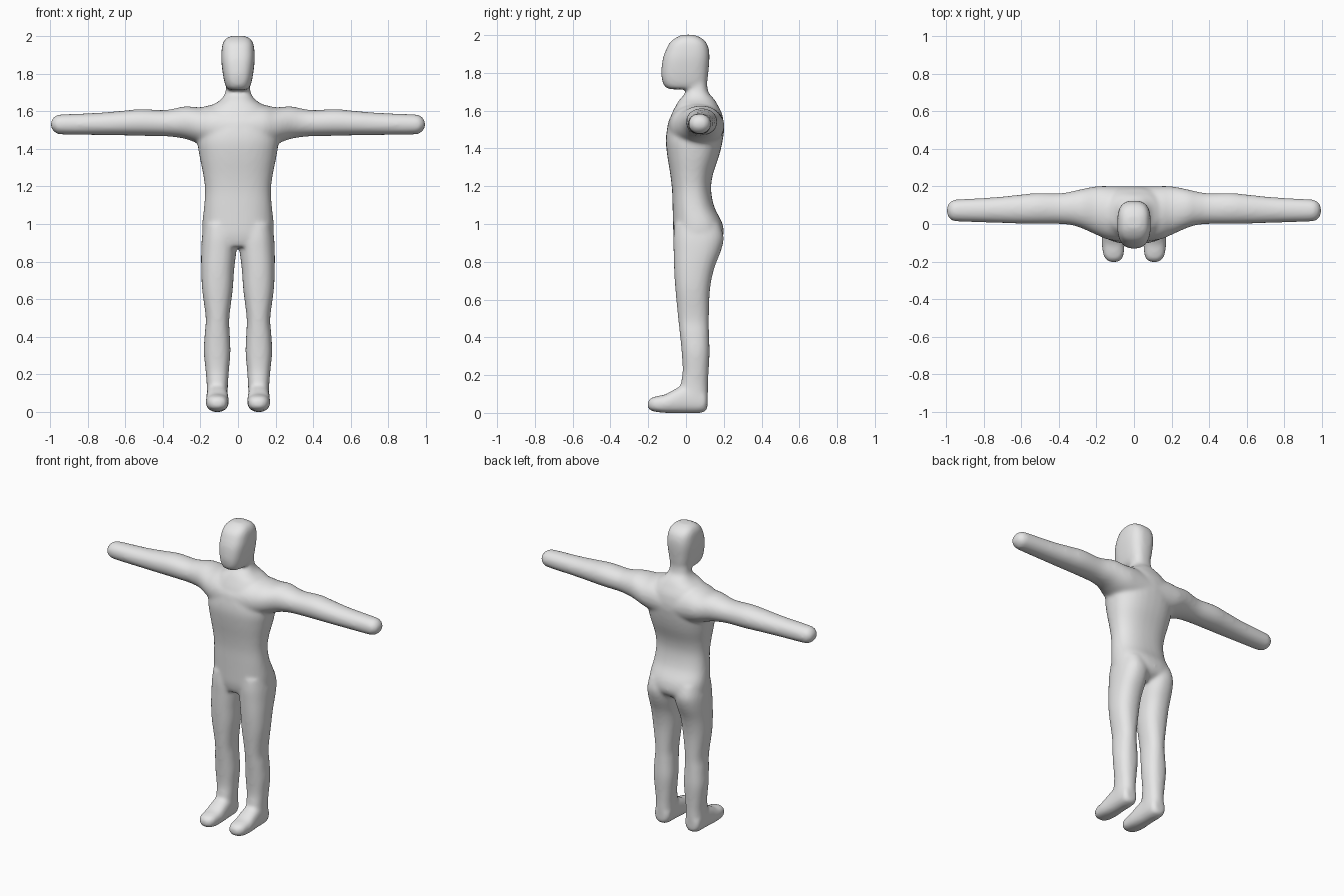
import bpy, bmesh, math

bm = bmesh.new()
SIDES, STEPS = 32, 5


def spline(p0, p1, p2, p3, t):
    """Smooth interpolation between two neighbouring sections."""
    return [0.5 * (2 * b + (c - a) * t + (2 * a - 5 * b + 4 * c - d) * t * t
                   + (3 * b - a - 3 * c + d) * t ** 3)
            for a, b, c, d in zip(p0, p1, p2, p3)]


def loft(axis, sections, power=2.0, side=1):
    """Sections are (position, min a, max a, min b, max b) along an axis."""
    s = [sections[0]] + sections + [sections[-1]]
    dense = [spline(*s[i:i + 4], k / STEPS)
             for i in range(len(sections) - 1) for k in range(STEPS)]
    dense.append(sections[-1])
    rings = []
    for t, a0, a1, b0, b1 in dense:
        ring = []
        for i in range(SIDES):
            ang = 2 * math.pi * i / SIDES
            c, d = math.cos(ang), math.sin(ang)
            a = (a0 + a1) / 2 + (a1 - a0) / 2 * math.copysign(abs(c) ** (2 / power), c)
            b = (b0 + b1) / 2 + (b1 - b0) / 2 * math.copysign(abs(d) ** (2 / power), d)
            x, y, z = {'X': (t, a, b), 'Y': (a, t, b), 'Z': (a, b, t)}[axis]
            ring.append(bm.verts.new((x * side, y, z)))
        rings.append(ring)
    for r, q in zip(rings, rings[1:]):
        for i in range(SIDES):
            j = (i + 1) % SIDES
            bm.faces.new((r[i], r[j], q[j], q[i]))
    bm.faces.new(rings[0])
    bm.faces.new(rings[-1])


# torso and neck: height, half width, front, back
torso = [(.88, .12, -.05, .13), (.91, .18, -.06, .18), (.95, .19, -.067, .2),
         (1.01, .19, -.069, .19), (1.09, .181, -.071, .15), (1.18, .176, -.074, .133),
         (1.26, .185, -.083, .142), (1.36, .205, -.099, .175), (1.44, .215, -.107, .194),
         (1.51, .2, -.099, .202), (1.58, .175, -.077, .192), (1.63, .14, -.052, .168),
         (1.66, .095, -.033, .15), (1.70, .068, 0, .118), (1.77, .06, .02, .11)]
loft('Z', [(z, -w, w, f, b) for z, w, f, b in torso], 2.4)

# head
head = [(1.713, .045, -.08, .09), (1.723, .06, -.107, .1), (1.75, .071, -.124, .112),
        (1.80, .081, -.131, .118), (1.87, .089, -.124, .124), (1.92, .088, -.107, .122),
        (1.96, .082, -.086, .108), (1.987, .066, -.052, .078), (2.002, .035, -.02, .04)]
loft('Z', [(z, -w, w, f, b) for z, w, f, b in head], 2.8)

# leg: height, inner x, outer x, front, back
leg = [(.03, .065, .16, -.01, .105), (.08, .056, .167, -.03, .116), (.15, .053, .167, -.028, .117),
       (.22, .048, .173, -.018, .12), (.32, .04, .182, -.023, .125), (.42, .044, .177, -.033, .122),
       (.5, .046, .172, -.042, .121), (.65, .028, .191, -.056, .127), (.76, .02, .196, -.063, .148),
       (.86, .008, .196, -.066, .186), (.93, .006, .192, -.067, .2), (1.0, .02, .18, -.06, .18)]

# foot: y, inner x, outer x, bottom, top
foot = [(-.203, .09, .127, .028, .058), (-.19, .067, .15, .014, .076), (-.16, .054, .165, .005, .088),
        (-.11, .05, .171, 0, .098), (-.06, .05, .17, -.002, .125), (0, .053, .168, -.002, .15),
        (.07, .056, .166, -.001, .14), (.1, .063, .16, .006, .12), (.114, .085, .14, .025, .1)]

# arm: x, front, back, bottom, top
arm = [(0, -.1, .2, 1.38, 1.63), (.13, -.085, .202, 1.4, 1.635), (.2, -.058, .201, 1.425, 1.622),
       (.28, -.022, .186, 1.453, 1.627), (.34, -.005, .172, 1.463, 1.615), (.4, .0, .164, 1.468, 1.607),
       (.52, .0, .165, 1.47, 1.612), (.62, .002, .155, 1.472, 1.603), (.75, .007, .142, 1.474, 1.592),
       (.94, .013, .131, 1.477, 1.584), (.97, .02, .124, 1.485, 1.577),
       (.988, .034, .11, 1.5, 1.562), (.998, .058, .086, 1.52, 1.542)]

for side in (1, -1):
    loft('Z', leg, 2.3, side)
    loft('Y', foot, 2.5, side)
    loft('X', arm, 2.1, side)

bmesh.ops.recalc_face_normals(bm, faces=bm.faces)
mesh = bpy.data.meshes.new("body")
bm.to_mesh(mesh)
bm.free()
body = bpy.data.objects.new("body", mesh)
bpy.context.collection.objects.link(body)

# fuse the parts into one skin and soften the joins
fuse = body.modifiers.new("fuse", 'REMESH')
fuse.mode = 'VOXEL'
fuse.voxel_size = 0.01
fuse.use_smooth_shade = True
soften = body.modifiers.new("soften", 'SMOOTH')
soften.factor = 0.5
soften.iterations = 12

grey = bpy.data.materials.new("plain grey")
grey.diffuse_color = (0.8, 0.8, 0.8, 1)
mesh.materials.append(grey)
mesh.shade_smooth()
